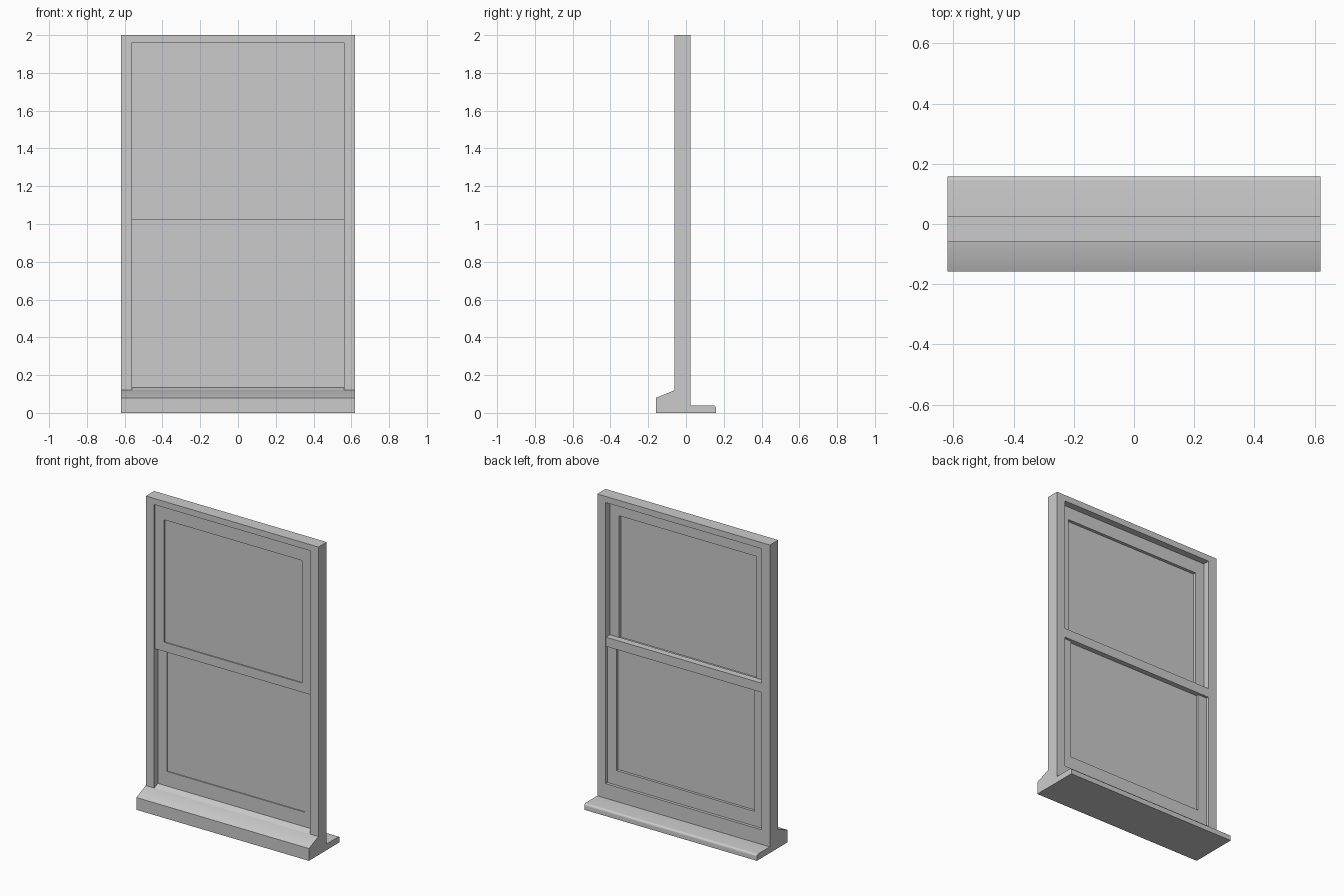
import bpy, bmesh, math

if "Cube" in bpy.data.objects:
    bpy.data.objects.remove(bpy.data.objects["Cube"])

HALF = 0.62      # half width of the frame
OPEN = 0.56      # half width of the opening
GLASS = 0.495    # half width of the panes


def finish(name, bm):
    bmesh.ops.recalc_face_normals(bm, faces=bm.faces)
    mesh = bpy.data.meshes.new(name)
    bm.to_mesh(mesh)
    bm.free()
    ob = bpy.data.objects.new(name, mesh)
    bpy.context.collection.objects.link(ob)
    return ob


def prism(name, points, axis, a, b):
    """Extrude a profile: (y, z) points along x, or (x, z) points along y."""
    bm = bmesh.new()
    place = (lambda t, p: (t, p[0], p[1])) if axis == 'x' else (lambda t, p: (p[0], t, p[1]))
    lo = [bm.verts.new(place(a, p)) for p in points]
    hi = [bm.verts.new(place(b, p)) for p in points]
    bm.faces.new(lo)
    bm.faces.new(hi[::-1])
    n = len(points)
    for i in range(n):
        j = (i + 1) % n
        bm.faces.new((lo[i], lo[j], hi[j], hi[i]))
    return finish(name, bm)


def rect(hw, z0, z1):
    return [(-hw, z0), (hw, z0), (hw, z1), (-hw, z1)]


def sash(name, z0, z1, g0, g1, y0, y1):
    """Rectangular sash ring with a pane opening from g0 to g1."""
    bm = bmesh.new()
    loops = [[bm.verts.new((x, y, z)) for x, z in r]
             for y, r in ((y0, rect(OPEN, z0, z1)), (y1, rect(OPEN, z0, z1)),
                          (y1, rect(GLASS, g0, g1)), (y0, rect(GLASS, g0, g1)))]
    for k in range(4):
        p, q = loops[k], loops[(k + 1) % 4]
        for i in range(4):
            j = (i + 1) % 4
            bm.faces.new((p[i], p[j], q[j], q[i]))
    return finish(name, bm)


# sill and inner stool with a rounded nose, one continuous profile
r = 0.014
nose = [(0.158 - r + r * math.sin(t), 0.04 - r + r * math.cos(t))
        for t in (i * math.pi / 12 for i in range(7))]
sill = prism("sill", [(-0.158, 0), (-0.158, 0.08), (-0.06, 0.12), (0.025, 0.12),
                      (0.025, 0.04)] + nose + [(0.158, 0)], 'x', -HALF, HALF)
bpy.context.view_layer.objects.active = sill
sill.select_set(True)
bpy.ops.object.shade_smooth_by_angle(angle=math.radians(30))

# raised part of the sill between the jambs
prism("sill_upstand", [(-0.06, 0.12), (-0.022, 0.135), (0.025, 0.135), (0.025, 0.12)],
      'x', -OPEN, OPEN)

# jambs and head
prism("frame", [(-HALF, 0.12), (-OPEN, 0.12), (-OPEN, 1.96), (OPEN, 1.96),
                (OPEN, 0.12), (HALF, 0.12), (HALF, 2), (-HALF, 2)], 'y', -0.06, 0.025)

# outer upper sash and inner lower sash
sash("upper_sash", 1.02, 1.96, 1.08, 1.875, -0.05, -0.019)
sash("lower_sash", 0.135, 1.085, 0.23, 1.025, -0.0215, 0.006)

# thicker meeting rail on the room side
prism("meeting_rail", rect(OPEN, 1.025, 1.085), 'y', 0.006, 0.022)

# panes
prism("upper_pane", rect(GLASS, 1.08, 1.875), 'y', -0.043, -0.039)
prism("lower_pane", rect(GLASS, 0.23, 1.025), 'y', -0.015, -0.011)
